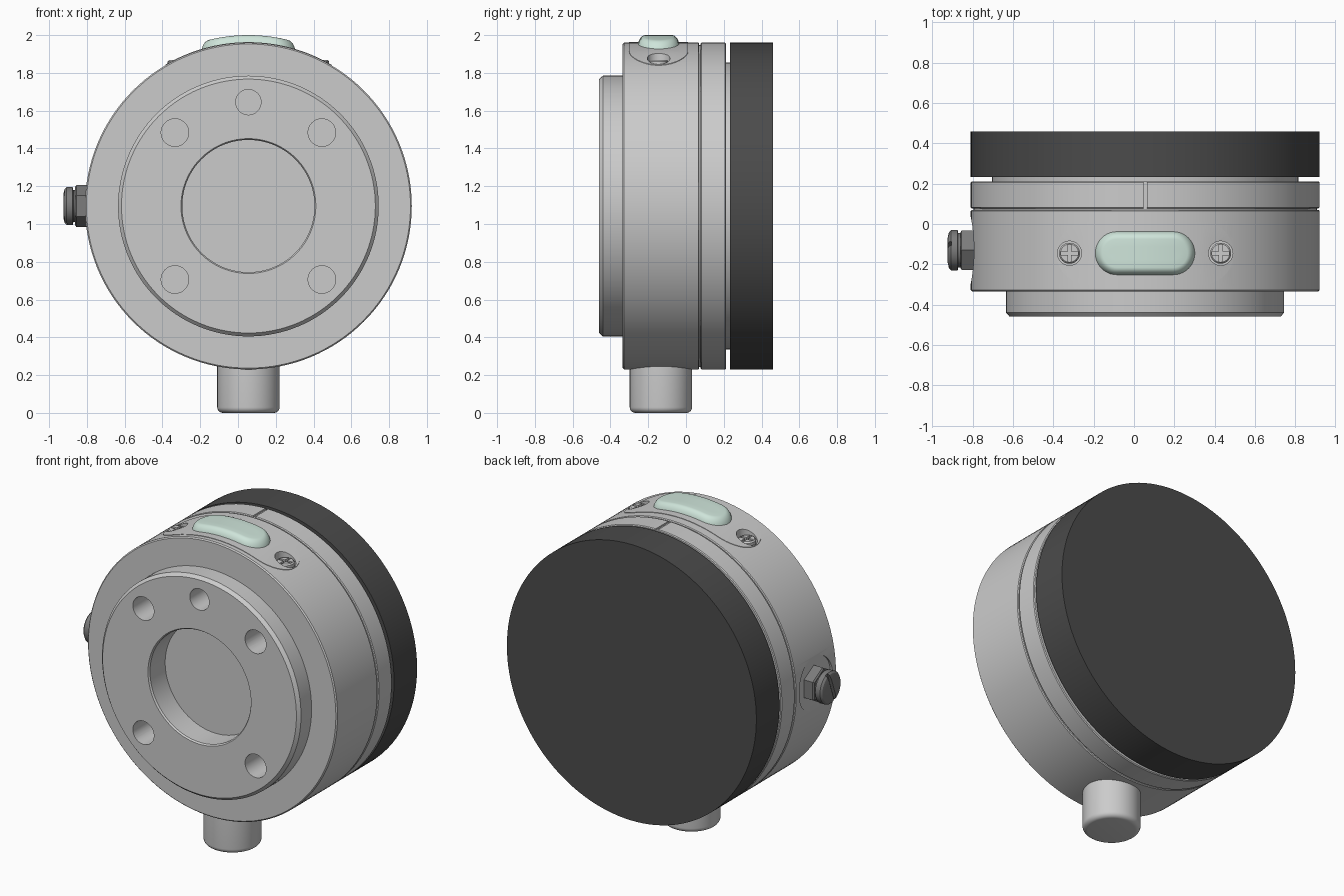
import bpy, bmesh, math
from mathutils import Matrix, Vector

if "Cube" in bpy.data.objects:
    bpy.data.objects.remove(bpy.data.objects["Cube"])

CX, CZ, R = 0.055, 1.095, 0.865      # main axis (along y) and drum radius
PY = -0.145                          # y of the top indicator
Y_AXIS = Matrix.Translation((CX, 0, CZ)) @ Matrix.Rotation(-math.pi / 2, 4, 'X')


def finish(name, bm, color=None):
    bmesh.ops.remove_doubles(bm, verts=bm.verts, dist=1e-5)
    bmesh.ops.recalc_face_normals(bm, faces=bm.faces)
    me = bpy.data.meshes.new(name)
    bm.to_mesh(me)
    bm.free()
    ob = bpy.data.objects.new(name, me)
    bpy.context.collection.objects.link(ob)
    if color:
        mat = bpy.data.materials.new(name + "_colour")
        mat.diffuse_color = (*color, 1)
        mat.use_nodes = True
        mat.node_tree.nodes["Principled BSDF"].inputs["Base Color"].default_value = mat.diffuse_color
        me.materials.append(mat)
    return ob


def lathe(name, profile, matrix, n=128, color=None):
    """Revolve (radius, height) points around local z."""
    bm = bmesh.new()
    pts = [(0, profile[0][1])] + profile + [(0, profile[-1][1])]
    vs = [bm.verts.new((r, 0, h)) for r, h in pts]
    es = [bm.edges.new(p) for p in zip(vs, vs[1:])]
    bmesh.ops.spin(bm, geom=vs + es, cent=(0, 0, 0), axis=(0, 0, 1),
                   angle=2 * math.pi, steps=n)
    bm.transform(matrix)
    return finish(name, bm, color)


def box(name, matrix, size):
    bm = bmesh.new()
    bmesh.ops.create_cube(bm, size=1, matrix=matrix @ Matrix.Diagonal((*size, 1)))
    return finish(name, bm)


def cut(ob, cutters):
    for c in cutters:
        m = ob.modifiers.new("cut", 'BOOLEAN')
        m.operation, m.solver, m.object = 'DIFFERENCE', 'EXACT', c
        bpy.context.view_layer.objects.active = ob
        bpy.ops.object.modifier_apply(modifier=m.name)


def drop(cutters):
    for c in cutters:
        bpy.data.objects.remove(c, do_unlink=True)


def pad(name, half_len, half_w, profile, color=None):
    """Stadium pad wrapped on the drum; profile = (inset 0..1, height)."""
    bm = bmesh.new()
    s, na, ns = half_len - half_w, 20, 12
    dirs = [(s, -math.pi / 2 + math.pi * i / na) for i in range(na + 1)]
    dirs += [(s - 2 * s * i / ns, math.pi / 2) for i in range(1, ns)]
    dirs += [(-s, math.pi / 2 + math.pi * i / na) for i in range(na + 1)]
    dirs += [(-s + 2 * s * i / ns, -math.pi / 2) for i in range(1, ns)]
    rings = []
    for t, h in profile:
        ring = []
        for c, a in dirs:
            x = c + half_w * (1 - t) * math.cos(a)
            y = half_w * (1 - t) * math.sin(a)
            ring.append(bm.verts.new((CX + x, PY + y, CZ + math.sqrt(R * R - x * x) + h)))
        rings.append(ring)
    n = len(dirs)
    for a, b in zip(rings, rings[1:]):
        for i in range(n):
            j = (i + 1) % n
            bm.faces.new((a[i], a[j], b[j], b[i]))
    return finish(name, bm, color)


# drum body with front flange and central bore
body = lathe("drum_body", [(0.35, -0.30), (0.35, -0.45), (0.357, -0.46), (0.672, -0.46),
                           (0.69, -0.44), (0.69, -0.335), (0.858, -0.335), (R, -0.328),
                           (R, 0.065), (0.86, 0.07), (0.5, 0.07)], Y_AXIS)

# top indicator plate and green lens
plate = pad("indicator_plate", 0.44, 0.156,
            [(1, -0.03), (0, -0.03), (0, 0.003), (0.5, 0.003), (1, 0.003)])
dome = [(0.36 * (1 - math.cos(a)), -0.02 + 0.06 * math.sin(a))
        for a in (i * math.pi / 16 for i in range(9))]
pad("indicator_lens", 0.25, 0.11, [(1, -0.03), (0, -0.03)] + dome + [(0.7, 0.04), (1, 0.04)],
    (0.62, 0.78, 0.70))

# plate screws in round recesses
screw_x = (CX - 0.375, CX + 0.375)
recesses = [lathe("recess_cutter", [(0.06, 1.825), (0.06, 2.1)],
                  Matrix.Translation((x, PY, 0)), 40) for x in screw_x]
cut(plate, recesses)

# five blind bolt holes and the side spot face
holes = [(CX, 1.645, 0.067)] + [(CX + sx * 0.389, CZ + sz * 0.389, 0.073)
                                for sx in (-1, 1) for sz in (-1, 1)]
cutters = [lathe("hole_cutter", [(r, -0.6), (r, -0.2)],
                 Matrix.Translation((x, 0, z)) @ Matrix.Rotation(-math.pi / 2, 4, 'X'), 40)
           for x, z, r in holes]
SIDE = Matrix.Translation((0, -0.13, CZ)) @ Matrix.Rotation(-math.pi / 2, 4, 'Y')
cutters.append(lathe("spot_cutter", [(0.165, 0.795), (0.165, 1.1)], SIDE, 64))
cut(body, cutters + recesses)
drop(cutters + recesses)

for side, x in zip(("left", "right"), screw_x):
    screw = lathe(side + "_plate_screw", [(0.052, 1.81), (0.052, 1.86), (0.045, 1.868)],
                  Matrix.Translation((x, PY, 0)), 40)
    at = Matrix.Translation((x, PY, 1.868))
    slots = [box("slot_cutter", at, (0.085, 0.016, 0.04)),
             box("slot_cutter", at, (0.016, 0.085, 0.04))]
    cut(screw, slots)
    drop(slots)

# groove core, adjusting ring with index notch, neck and dark cap
lathe("groove_core", [(0.852, 0.06), (0.852, 0.09)], Y_AXIS)
ring = lathe("index_ring", [(0.86, 0.078), (R, 0.083), (R, 0.207), (0.86, 0.212)], Y_AXIS)
notch = [box("notch_cutter", Matrix.Translation((CX, 0.145, CZ + R)), (0.018, 0.3, 0.02))]
cut(ring, notch)
drop(notch)
lathe("neck", [(0.76, 0.2), (0.76, 0.24)], Y_AXIS)
lathe("rear_cap", [(R, 0.232), (R, 0.46)], Y_AXIS, color=(0.07, 0.07, 0.07))

# bottom stem
fillet = [(0.135 + 0.03 * math.sin(a), 0.03 - 0.03 * math.cos(a))
          for a in (i * math.pi / 12 for i in range(7))]
lathe("bottom_stem", fillet + [(0.165, 0.28)], Matrix.Translation((CX, -0.133, 0)), 64)

# side lock nut and slotted screw
DARK = (0.2, 0.2, 0.2)
lathe("lock_nut", [(0.112, 0.78), (0.112, 0.855), (0.102, 0.862)], SIDE, 6, DARK)
head = lathe("lock_screw", [(0.085, 0.78), (0.085, 0.872), (0.1, 0.875), (0.1, 0.908),
                            (0.09, 0.918), (0.06, 0.925)], SIDE, 48, DARK)
slot = [box("slot_cutter", SIDE @ Matrix.Translation((0, 0, 0.925))
            @ Matrix.Rotation(math.radians(20), 4, 'Z'), (0.3, 0.022, 0.04))]
cut(head, slot)
drop(slot)

# smooth shading with sharp edges kept
bpy.ops.object.select_all(action='SELECT')
bpy.context.view_layer.objects.active = body
bpy.ops.object.shade_smooth_by_angle(angle=math.radians(30))
